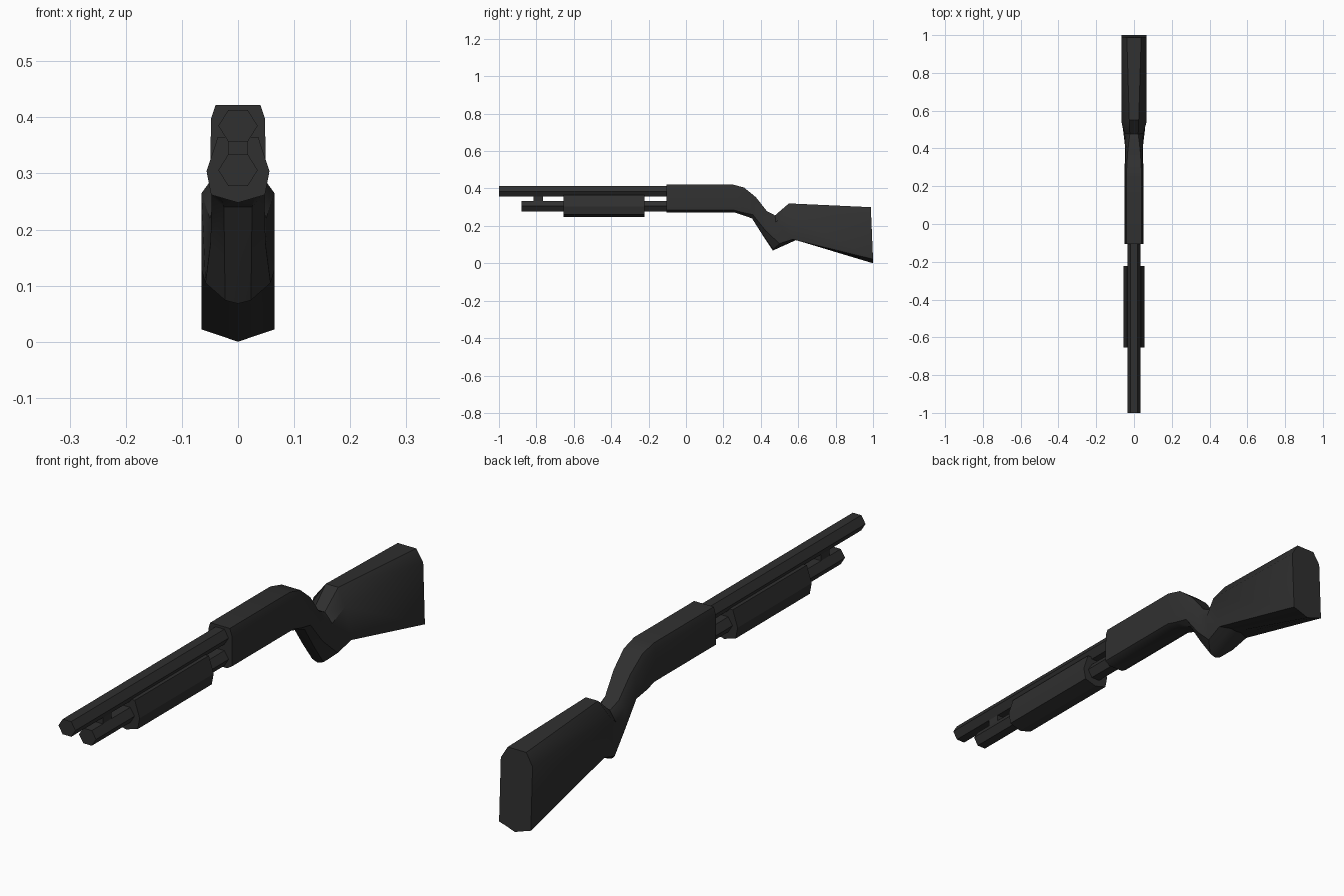
import bpy, bmesh, math

if "Cube" in bpy.data.objects:
    bpy.data.objects.remove(bpy.data.objects["Cube"])

mat = bpy.data.materials.new("dark_charcoal")
mat.diffuse_color = (0.029, 0.029, 0.029, 1)
mat.use_nodes = True
mat.node_tree.nodes["Principled BSDF"].inputs["Base Color"].default_value = mat.diffuse_color


def loft(name, sections, smooth=None):
    """Skin closed rings of equal length and cap both ends."""
    bm = bmesh.new()
    rings = [[bm.verts.new(p) for p in s] for s in sections]
    n = len(rings[0])
    for a, b in zip(rings, rings[1:]):
        for i in range(n):
            j = (i + 1) % n
            bm.faces.new((a[i], a[j], b[j], b[i]))
    bm.faces.new(rings[0])
    bm.faces.new(rings[-1])
    bmesh.ops.recalc_face_normals(bm, faces=bm.faces)
    me = bpy.data.meshes.new(name)
    bm.to_mesh(me)
    bm.free()
    me.materials.append(mat)
    ob = bpy.data.objects.new(name, me)
    bpy.context.collection.objects.link(ob)
    if smooth:
        bpy.ops.object.select_all(action='DESELECT')
        ob.select_set(True)
        bpy.context.view_layer.objects.active = ob
        bpy.ops.object.shade_smooth_by_angle(angle=math.radians(smooth))
    return ob


def prism(name, profile, y0, y1):
    return loft(name, [[(x, y, z) for x, z in profile] for y in (y0, y1)])


def hexagon(z, r=0.035, h=0.028):
    return [(r, z), (r / 2, z + h), (-r / 2, z + h), (-r, z), (-r / 2, z - h), (r / 2, z - h)]


def ring(*half):
    """Mirror half a section (top corner down to the bottom centre)."""
    return list(half) + [(-x, y, z) for x, y, z in reversed(half[:-1])]


# Barrel, magazine tube and the bracket joining them
prism("barrel", hexagon(0.385), -1.0, -0.08)
prism("magazine_tube", hexagon(0.306), -0.88, -0.08)
prism("barrel_bracket", [(0.0175, 0.325), (0.0175, 0.362), (-0.0175, 0.362), (-0.0175, 0.325)],
      -0.815, -0.765)

# Sliding fore grip
half = [(0.036, 0.365), (0.056, 0.304), (0.048, 0.262), (0.0, 0.248)]
prism("fore_grip", half + [(-x, z) for x, z in reversed(half[:-1])], -0.655, -0.222)

# Receiver, grip and stock as one continuous body
body = [
    ring((.04, -.105, .422), (.048, -.105, .398), (.05, -.105, .285), (.03, -.105, .272), (0, -.105, .272)),
    ring((.04, .246, .422), (.048, .246, .398), (.05, .255, .285), (.03, .26, .272), (0, .26, .272)),
    ring((.038, .31, .405), (.047, .298, .382), (.05, .30, .272), (.03, .305, .257), (0, .305, .257)),
    ring((.034, .374, .353), (.045, .36, .335), (.047, .357, .26), (.025, .353, .24), (0, .353, .24)),
    ring((.028, .433, .278), (.043, .42, .25), (.049, .425, .175), (.024, .411, .152), (0, .41, .15)),
    ring((.022, .476, .256), (.05, .48, .22), (.058, .50, .105), (.023, .467, .074), (0, .464, .068)),
    ring((.025, .55, .32), (.065, .535, .265), (.065, .57, .128), (.025, .588, .127), (0, .588, .124)),
    ring((.038, .988, .30), (.065, .99, .255), (.065, 1.0, .022), (.03, 1.0, .0105), (0, 1.0, .0)),
]
loft("receiver_and_stock", body, 35)
